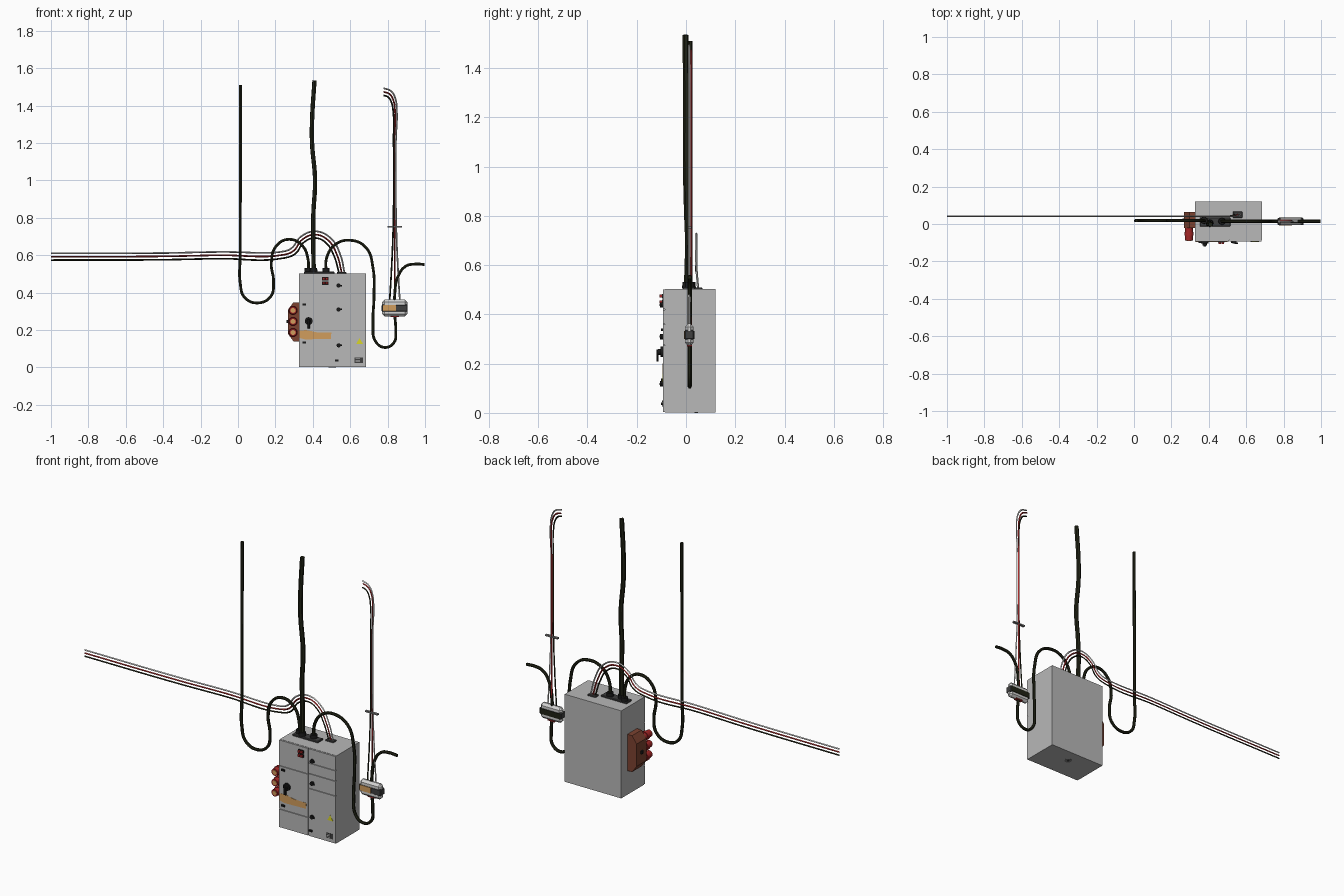
import bpy, bmesh, math
from mathutils import Vector, Matrix

def mat(name, r, g, b):
    m = bpy.data.materials.new(name)
    m.diffuse_color = (r, g, b, 1)
    return m

GREY = mat("cabinet grey", 0.48, 0.48, 0.48)
LIGHT = mat("light grey", 0.65, 0.65, 0.64)
MID = mat("mid grey", 0.22, 0.22, 0.22)
DARK = mat("dark grey", 0.05, 0.05, 0.05)
BLACK = mat("black", 0.01, 0.01, 0.01)
RUBBER = mat("dark olive rubber", 0.014, 0.016, 0.007)
RED = mat("red", 0.38, 0.02, 0.02)
BROWN = mat("red brown", 0.20, 0.055, 0.03)
TAN = mat("orange tan", 0.64, 0.34, 0.11)
YELLOW = mat("yellow", 0.70, 0.68, 0.02)

def finish(bm, name, m, smooth=False):
    bmesh.ops.recalc_face_normals(bm, faces=bm.faces)
    me = bpy.data.meshes.new(name)
    bm.to_mesh(me)
    bm.free()
    ob = bpy.data.objects.new(name, me)
    bpy.context.collection.objects.link(ob)
    me.materials.append(m)
    if smooth:
        select(ob)
        bpy.ops.object.shade_smooth_by_angle(angle=math.radians(40))
    return ob

def select(ob):
    bpy.ops.object.select_all(action='DESELECT')
    ob.select_set(True)
    bpy.context.view_layer.objects.active = ob

def box(name, x, y, z, m, bevel=0):
    """Box from (min, max) pairs."""
    bm = bmesh.new()
    bmesh.ops.create_cube(bm, size=1)
    for v in bm.verts:
        v.co = Vector([(a + b) / 2 + c * (b - a) for (a, b), c in zip((x, y, z), v.co)])
    if bevel:
        bmesh.ops.bevel(bm, geom=bm.edges[:], offset=bevel, segments=1, affect='EDGES')
    return finish(bm, name, m)

def cyl(name, a, b, r, m, r2=None, n=16):
    """Cylinder or cone between two points."""
    a, b = Vector(a), Vector(b)
    d = b - a
    bm = bmesh.new()
    bmesh.ops.create_cone(bm, cap_ends=True, segments=n, radius1=r, radius2=r if r2 is None else r2, depth=d.length)
    rot = d.to_track_quat('Z', 'Y').to_matrix().to_4x4()
    bmesh.ops.transform(bm, verts=bm.verts, matrix=Matrix.Translation((a + b) / 2) @ rot)
    return finish(bm, name, m, True)

def prism(name, pts, y0, y1, m):
    """Front (x, z) outline extruded along y."""
    bm = bmesh.new()
    f = bm.faces.new([bm.verts.new((x, y0, z)) for x, z in pts])
    ext = bmesh.ops.extrude_face_region(bm, geom=[f])
    for v in ext['geom']:
        if isinstance(v, bmesh.types.BMVert):
            v.co.y = y1
    return finish(bm, name, m)

def cable(name, pts, r, m, sides=1):
    """Low-poly cable through (x, y, z) points (sides 0 = square, 1 = hexagonal)."""
    cu = bpy.data.curves.new(name, 'CURVE')
    cu.dimensions = '3D'
    cu.bevel_depth = r
    cu.bevel_resolution = sides
    cu.resolution_u = 8
    cu.use_fill_caps = True
    sp = cu.splines.new('BEZIER')
    sp.bezier_points.add(len(pts) - 1)
    for p, co in zip(sp.bezier_points, pts):
        p.co = co
        p.handle_left_type = p.handle_right_type = 'AUTO'
    sp.use_smooth = False
    ob = bpy.data.objects.new(name, cu)
    bpy.context.collection.objects.link(ob)
    cu.materials.append(m)
    select(ob)
    bpy.ops.object.convert(target='MESH')

# Cabinet body and door panels
box("cabinet_body", (0.326, 0.684), (-0.086, 0.12), (0.002, 0.503), GREY)
F = -0.094
def doors(side, x0, x1, seams):
    for i, (a, b) in enumerate(zip(seams, seams[1:])):
        box(f"{side}_door_{i}", (x0, x1), (F, -0.085), (a + 0.0015, b - 0.0015), GREY)
doors("left", 0.327, 0.5085, [0.002, 0.107, 0.355, 0.503])
doors("right", 0.5115, 0.683, [0.002, 0.275, 0.36, 0.42, 0.503])
cyl("drain_plate", (0.505, 0.042, 0.001), (0.505, 0.042, 0.006), 0.02, MID)
cyl("drain_hole", (0.505, 0.042, 0), (0.505, 0.042, 0.006), 0.007, DARK)

# Door latches with small levers
for i, z in enumerate((0.438, 0.31, 0.118)):
    cyl(f"door_knob_{i}", (0.538, F, z), (0.538, F - 0.011, z), 0.011, BLACK)
    box(f"knob_lever_{i}", (0.538, 0.556), (F - 0.013, F - 0.006), (z - 0.004, z + 0.004), BLACK)
for i, (x, z) in enumerate(((0.354, 0.337), (0.354, 0.134), (0.528, 0.037))):
    box(f"small_latch_{i}", (x - 0.01, x + 0.01), (F - 0.008, F), (z - 0.005, z + 0.005), BLACK)

# Main rotary switch
cyl("switch_base", (0.378, F, 0.248), (0.378, F - 0.01, 0.248), 0.021, BLACK)
cyl("switch_stem", (0.378, F - 0.01, 0.248), (0.378, F - 0.02, 0.248), 0.012, BLACK)
box("switch_handle", (0.371, 0.385), (-0.12, -0.111), (0.208, 0.258), BLACK, 0.002)

# Red indicator blocks
for i, z in enumerate((0.474, 0.451)):
    box(f"indicator_frame_{i}", (0.45, 0.483), (F - 0.004, F), (z - 0.009, z + 0.009), BLACK)
    for x in (0.458, 0.475):
        box(f"indicator_button_{i}", (x - 0.006, x + 0.006), (F - 0.014, F - 0.003), (z - 0.006, z + 0.006), RED)

# Painted plates on the doors
prism("orange_patch", [(0.328, 0.158), (0.36, 0.15), (0.497, 0.153), (0.499, 0.186),
                       (0.42, 0.188), (0.365, 0.2), (0.328, 0.197)], F - 0.001, F, TAN)
prism("warning_triangle", [(0.632, 0.126), (0.668, 0.126), (0.65, 0.157)], F - 0.001, F, YELLOW)
box("data_plate", (0.624, 0.668), (F - 0.002, F), (0.024, 0.052), DARK)
for i in range(3):
    box(f"data_strip_{i}", (0.628, 0.652), (F - 0.003, F), (0.029 + i * 0.008, 0.032 + i * 0.008), LIGHT)

# Socket unit on the left side
prism("socket_housing", [(0.327, 0.348), (0.296, 0.348), (0.267, 0.308), (0.267, 0.18),
                         (0.296, 0.14), (0.327, 0.14)], -0.022, 0.065, BROWN)
box("socket_side_lever", (0.258, 0.268), (0.014, 0.03), (0.238, 0.254), BLACK)
for i, z in enumerate((0.305, 0.246, 0.187)):
    cyl(f"socket_neck_{i}", (0.294, -0.02, z), (0.294, -0.05, z), 0.021, RED)
    cyl(f"socket_collar_{i}", (0.294, -0.042, z), (0.294, -0.062, z), 0.025, RED)
    cyl(f"socket_cap_{i}", (0.294, -0.062, z), (0.294, -0.089, z), 0.022, RED, 0.02)
    cyl(f"socket_face_{i}", (0.294, -0.085, z), (0.294, -0.091, z), 0.013, TAN)

# Gland plates and glands on top
box("gland_plate_large", (0.352, 0.515), (-0.014, 0.036), (0.50, 0.512), DARK, 0.003)
box("gland_plate_small", (0.528, 0.58), (0.033, 0.066), (0.50, 0.51), DARK, 0.003)
for i, (x, y) in enumerate(((0.375, 0.02), (0.405, 0.004), (0.47, 0.015))):
    cyl(f"gland_{i}", (x, y, 0.508), (x, y, 0.532), 0.02, BLACK, 0.018, 12)

# Heavy cables
def flat(y, pts):
    return [(x, y, z) for x, z in pts]
cable("main_cable", [(0.405, 0.004, 0.51), (0.402, 0.008, 0.7), (0.403, 0.004, 0.82), (0.412, 0, 1.0),
                     (0.396, 0, 1.2), (0.396, 0, 1.32), (0.409, -0.002, 1.535)], 0.0125, RUBBER)
cable("left_cable", flat(0.018, [(0.014, 1.51), (0.013, 1.0), (0.012, 0.6), (0.012, 0.45), (0.035, 0.375),
                                (0.105, 0.345), (0.175, 0.38), (0.19, 0.46), (0.178, 0.56), (0.205, 0.65),
                                (0.275, 0.685), (0.345, 0.65), (0.374, 0.58), (0.376, 0.51)]), 0.0085, RUBBER)
cable("right_cable", flat(0.015, [(0.47, 0.51), (0.475, 0.59), (0.52, 0.657), (0.60, 0.68), (0.685, 0.64),
                                  (0.722, 0.53), (0.727, 0.38), (0.722, 0.24), (0.735, 0.14), (0.785, 0.107),
                                  (0.835, 0.135), (0.843, 0.20), (0.838, 0.29), (0.838, 0.39), (0.853, 0.48),
                                  (0.895, 0.54), (0.95, 0.553), (0.998, 0.55)]), 0.0085, RUBBER)

# Three-wire run along the wall, and three wires rising from the junction box
for name, m, k in (("white", LIGHT, 1), ("red", RED, 0), ("dark", RUBBER, -1)):
    d = 0.018 * k
    cable(f"wall_wire_{name}", flat(0.042, [(-1, 0.592 + d), (-0.4, 0.594 + d), (-0.1, 0.6 + d), (0.24, 0.602 + d),
          (0.295 - d * 0.6, 0.622 + d * 0.8), (0.345 - d * 0.5, 0.685 + d * 0.8), (0.415, 0.71 + d),
          (0.485 + d * 0.7, 0.677 + d * 0.7), (0.53 + d, 0.60)]) + [(0.555 + d * 0.8, 0.049, 0.505)], 0.0045, m, 0)
    e, y = 0.008 * k, 0.013 + 0.006 * (k == 0)
    cable(f"riser_wire_{name}", flat(y, [(0.838 + e * 3.4, 0.355), (0.838 + e * 2, 0.55),
          (0.838 + e, 0.755), (0.838 + e * 0.7, 1.0), (0.838 + e * 0.8, 1.22),
          (0.84 + e * 1.2, 1.36), (0.83 + e * 1.4, 1.43 + e), (0.81 + e, 1.462 + e * 2),
          (0.778, 1.474 + e * 2.4)]), 0.0045, m, 0)
box("cable_tie", (0.798, 0.876), (0.009, 0.023), (0.748, 0.756), MID)

# Junction box on the right
box("junction_box", (0.77, 0.905), (-0.005, 0.031), (0.273, 0.362), LIGHT, 0.013)
box("junction_band", (0.7685, 0.9065), (-0.0065, 0.0325), (0.298, 0.336), DARK, 0.004)
box("junction_back_strip", (0.774, 0.901), (0.032, 0.034), (0.301, 0.333), RUBBER)
box("junction_label", (0.774, 0.846), (-0.0085, -0.006), (0.301, 0.333), TAN)
box("junction_red_base", (0.815, 0.861), (0.005, 0.025), (0.27, 0.276), RED)
